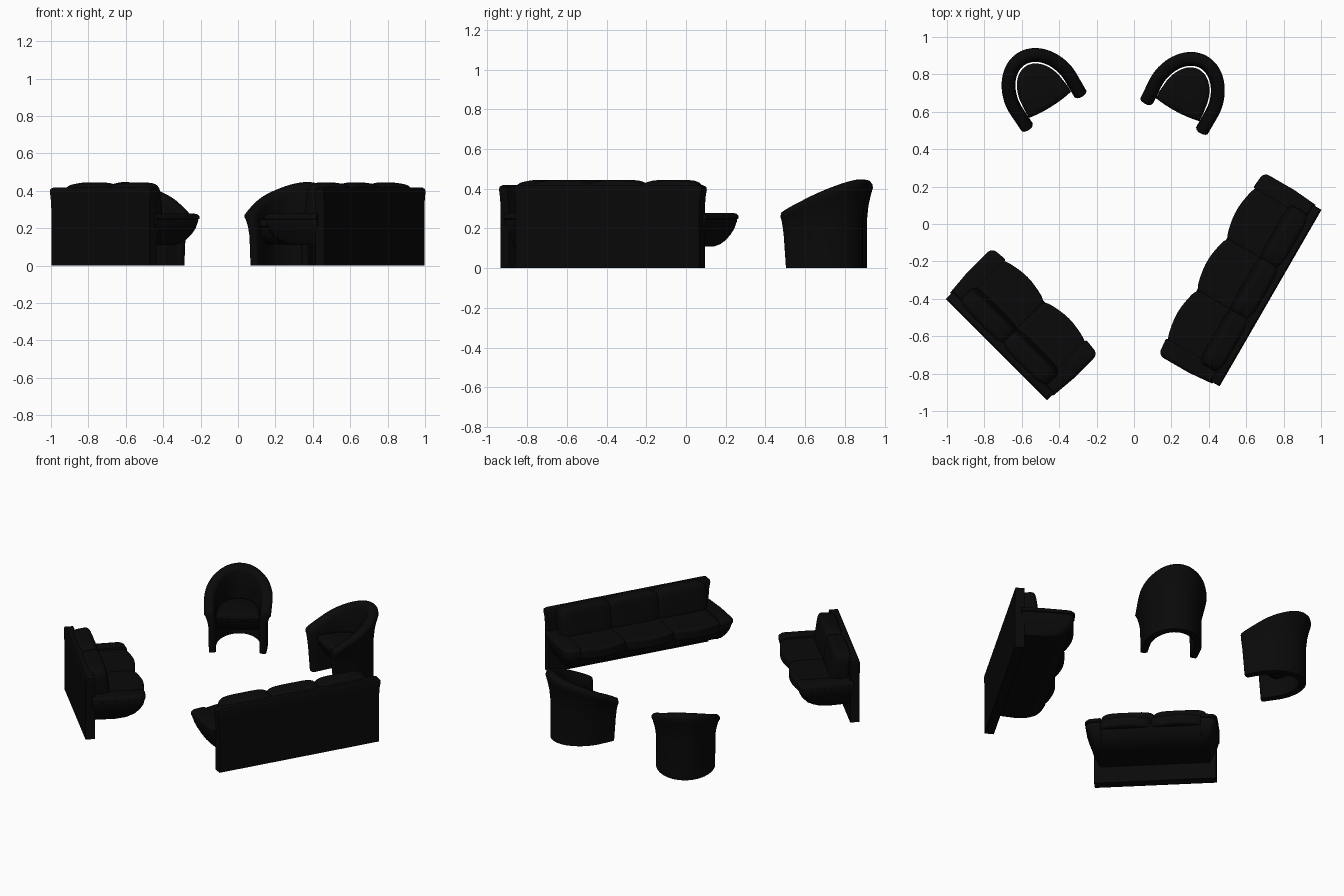
import bpy, bmesh, math
from mathutils import Vector, Matrix

if "Cube" in bpy.data.objects:
    bpy.data.objects.remove(bpy.data.objects["Cube"])

black = bpy.data.materials.new("black_leather")
black.diffuse_color = (0.0028, 0.0028, 0.0028, 1)
black.use_nodes = True
black.node_tree.nodes["Principled BSDF"].inputs["Base Color"].default_value = black.diffuse_color


def finish(name, bm, place, angle=50):
    """Turn a bmesh into a smooth-shaded object at place = (x, y, turn in degrees)."""
    bmesh.ops.recalc_face_normals(bm, faces=bm.faces)
    me = bpy.data.meshes.new(name)
    bm.to_mesh(me)
    bm.free()
    me.materials.append(black)
    ob = bpy.data.objects.new(name, me)
    bpy.context.collection.objects.link(ob)
    ob.location = (place[0], place[1], 0)
    ob.rotation_euler = (0, 0, math.radians(place[2]))
    bpy.ops.object.select_all(action='DESELECT')
    ob.select_set(True)
    bpy.context.view_layer.objects.active = ob
    bpy.ops.object.shade_smooth_by_angle(angle=math.radians(angle))


def loft(name, rings, place):
    """Skin closed rings of points and cap both ends."""
    bm = bmesh.new()
    rows = [[bm.verts.new(p) for p in r] for r in rings]
    n = len(rows[0])
    for a, b in zip(rows, rows[1:]):
        for i in range(n):
            j = (i + 1) % n
            bm.faces.new((a[i], a[j], b[j], b[i]))
    bm.faces.new(rows[0][::-1])
    bm.faces.new(rows[-1])
    finish(name, bm, place)


def cushion(name, centre, half, place, power=5, tilt=0, bulge=0):
    """Pillow: a gridded cube squeezed to a superellipsoid, front optionally bulging."""
    bm = bmesh.new()
    bmesh.ops.create_cube(bm, size=2)
    bmesh.ops.subdivide_edges(bm, edges=bm.edges[:], cuts=15, use_grid_fill=True)
    turn = Matrix.Rotation(math.radians(tilt), 3, 'X')
    for v in bm.verts:
        n = sum(abs(c) ** power for c in v.co) ** (1 / power)
        u = v.co / n
        p = Vector([c * h for c, h in zip(u, half)])
        p.y -= bulge * max(0, -u.y) * math.cos(u.x * math.pi / 2) ** 1.5
        v.co = turn @ p + Vector(centre)
    finish(name, bm, place, 80)


def corner(cx, cy, r, a0, a1, steps=5):
    return [(cx + r * math.cos(math.radians(a0 + (a1 - a0) * i / steps)),
             cy + r * math.sin(math.radians(a0 + (a1 - a0) * i / steps)))
            for i in range(steps + 1)]


def sofa(label, width, seats, place):
    h = width / 2
    # upright back panel down to the floor, flaring a little at the top
    rings = []
    for z, dx, dy in [(0, -.012, 0), (.3, -.012, 0), (.36, -.007, 0), (.395, 0, 0),
                      (.41, -.003, .002), (.418, -.02, .008)]:
        x = h + dx
        rings.append([(-x, -dy, z), (x, -dy, z), (x, -.058 + dy, z), (-x, -.058 + dy, z)])
    loft(label + "_back_panel", rings, place)

    # cantilevered seat base with a curved front
    prof = [(-.04, .11), (-.22, .11), (-.275, .12), (-.315, .14), (-.342, .17),
            (-.358, .2), (-.362, .225), (-.04, .225)]
    inner = h - .05
    loft(label + "_seat_base", [[(x, y, z) for y, z in prof] for x in (-inner, inner)], place)

    # arms: stacked sections, flaring out towards a rolled top
    levels = [(.11, -.22, -.042), (.12, -.275, -.034), (.14, -.315, -.024),
              (.17, -.342, -.01), (.2, -.358, .002), (.24, -.366, .014),
              (.246, -.364, .012), (.25, -.37, .019), (.264, -.37, .019),
              (.274, -.362, .012), (.279, -.346, -.003)]
    for side, tag in ((-1, "left"), (1, "right")):
        rings = []
        for z, front, dx in levels:
            xo, xi, r = h + dx, h - .08, .036
            plan = [(xi, -.04), (xo - .012, -.04), (xo, -.18)]
            plan += corner(xo - r, front + r, r, 0, -90)
            plan += corner(xi + .01, front + .005, .01, -90, -180)
            rings.append([(side * x, y, z) for x, y in plan])
        loft(label + "_arm_" + tag, rings, place)

    # seat and back cushions
    w = (width - .135) / seats
    for i in range(seats):
        x = (i - (seats - 1) / 2) * w
        cushion(f"{label}_seat_cushion_{i + 1}", (x, -.215, .235), (w / 2 + .006, .155, .036),
                place, 9, 0, .022)
        cushion(f"{label}_back_cushion_{i + 1}", (x, -.1, .335), (w / 2 + .012, .058, .107),
                place, 5, -8)


def chair(label, place):
    R, L, mid, front = .21, .265, -.06, -.165

    # U-shaped outer path of (point, outward direction): short straight arms, elliptical back
    arm = [front + (mid - front) * i / 4 for i in range(4)]
    path = [(Vector((R, y)), Vector((1, 0))) for y in arm]
    for i in range(37):
        a = math.pi * i / 36
        c, s = math.cos(a), math.sin(a)
        path.append((Vector((R * c, mid + L * s)), Vector((c / R, s / L)).normalized()))
    path += [(Vector((-R, y)), Vector((-1, 0))) for y in arm[::-1]]

    def section(p, d, squeeze=1.0, push=0.0):
        s = min(1, max(0, (p.y - front) / (mid + L - front)))
        H = .287 + .16 * s ** .9
        flare = .03
        pts = [(-flare, 0), (-flare, .55 * H), (-flare * .75, .72 * H), (-flare * .3, .86 * H),
               (0, H - .03), (-.003, H - .015), (-.014, H - .003), (-.03, H),
               (-.05, H - .004), (-.063, H - .016), (-.069, H - .035), (-.074, .7 * H),
               (-.074, .5 * H), (-.074, 0)]
        out = []
        for o, z in pts:
            o = -.042 + (o + .042) * squeeze
            z = z if z < .2 else z - (1 - squeeze) * .02
            q = p + d * o
            # arm fronts lean forward and draw in slightly
            k = max(0, -q.y / .165)
            out.append((q.x * (1 - .03 * k), q.y - push + .022 * k * (1 - z / H), z))
        return out

    # barrel shell with rounded arm ends
    ends = [(.45, .012), (.8, .008)]
    rings = [section(*path[0], s, p) for s, p in ends]
    rings += [section(*p) for p in path]
    rings += [section(*path[-1], s, p) for s, p in ends[::-1]]
    loft(label + "_barrel_shell", rings, place)

    # floating half-round seat with a curved lower front and a cushion seam
    rings = []
    for z, r, f in [(.112, .122, -.03), (.12, .126, -.06), (.14, .128, -.085), (.17, .128, -.105),
                    (.2, .128, -.113), (.206, .124, -.108), (.212, .128, -.118),
                    (.235, .128, -.118), (.246, .119, -.108), (.251, .1, -.085), (.253, .05, -.04)]:
        plan = [(x, max(f, mid + y * 1.42)) for x, y in corner(0, 0, r, 0, 180, 24)]
        for i in range(9):
            t = -1 + i / 4
            plan.append((t * r * 1.03, f - .004 - .012 * (1 - t * t)))
        rings.append([(x, y, z) for x, y in plan])
    loft(label + "_seat", rings, place)


sofa("long_sofa", 1.09, 3, (.73, -.396, -120))
sofa("short_sofa", .765, 2, (-.736, -.671, 135))
chair("left_chair", (-.513, .741, 32))
chair("right_chair", (.29, .719, -28))
